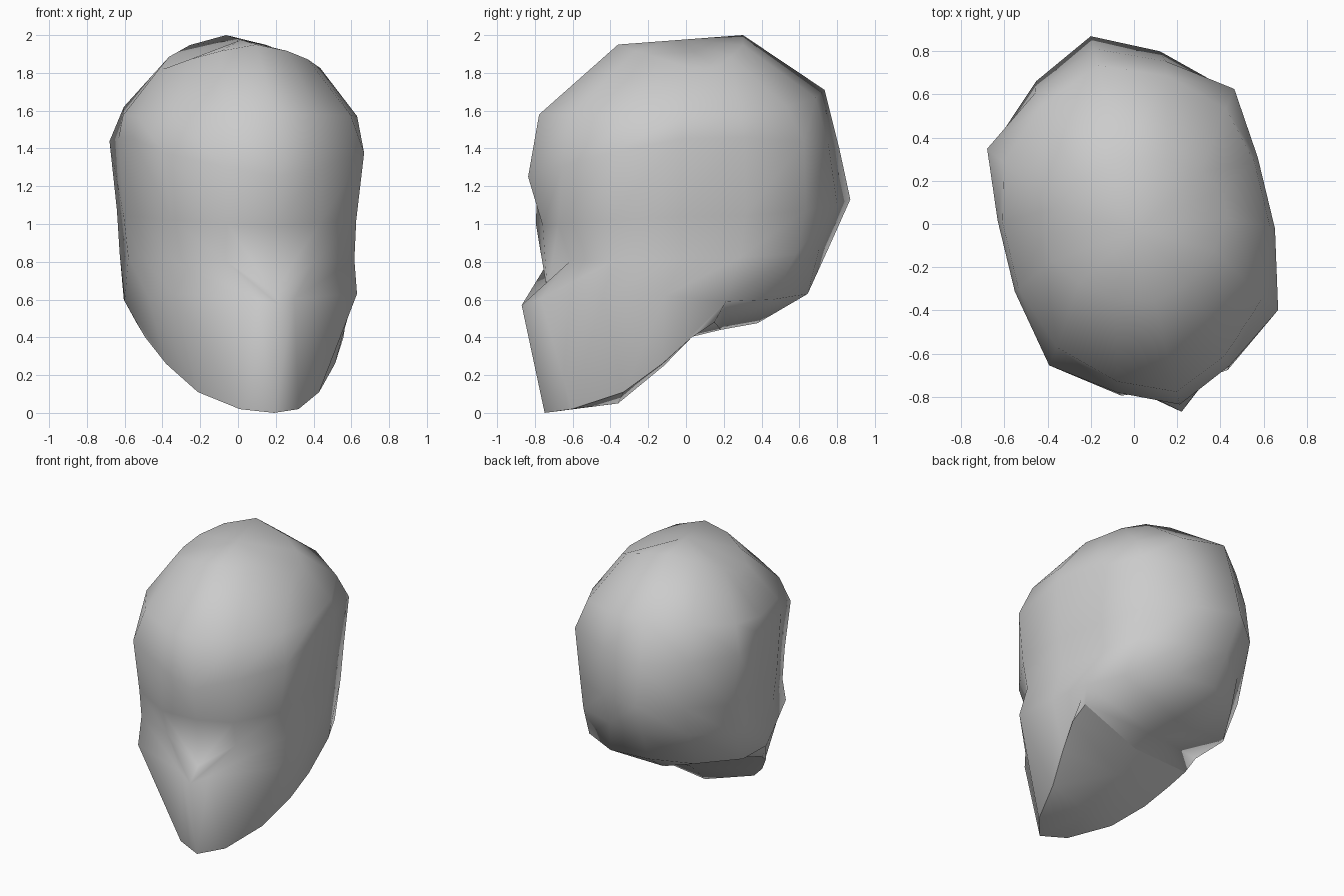
import bpy
import bmesh
import math

cube = bpy.data.objects.get("Cube")
if cube:
    bpy.data.objects.remove(cube, do_unlink=True)

bone = bpy.data.materials.new("bone_grey")
bone.use_nodes = True
color = (0.6, 0.6, 0.6, 1.0)
bone.diffuse_color = color
bone.node_tree.nodes["Principled BSDF"].inputs["Base Color"].default_value = color

# Half outline of the cranium seen from above, front to back
PLAN = [(0, -1), (.43, -.86), (.88, -.63), (1, -.2), (1, .2), (.95, .6), (.5, .84), (0, 1)]
CORNERS = (2, 5)

bm = bmesh.new()


def points(coords):
    return [bm.verts.new(c) for c in coords]


def ring(width, front, back, z_front, z_side, z_back, corner=1.0):
    """Scale the outline into one level of the head, with a tilted height."""
    coords = []
    for i, (u, v) in enumerate(PLAN):
        depth, z_end = (front, z_front) if v < 0 else (back, z_back)
        pull = corner if i in CORNERS else 1.0
        coords.append((u * width * pull, v * depth * pull, z_side + (z_end - z_side) * v * v))
    return points(coords)


def bridge(lower, upper):
    for i in range(len(lower) - 1):
        bm.faces.new((lower[i], lower[i + 1], upper[i + 1], upper[i]))


# Cheek level, with the protruding lip at the front and the wide cheekbones
cheek = points([(0, -.895, .57), (.1, -.815, .605), (.5, -.57, .63), (.56, -.25, .62),
                (.61, .07, .59), (.55, .34, .6), (.3, .59, .63), (0, .67, .65)])
eyes = ring(.57, .8, .78, .8, .82, .88)
brow = ring(.59, .88, .895, .99, 1.04, 1.13, .97)
temple = ring(.62, .86, .835, 1.25, 1.46, 1.4)
upper = ring(.6, .80, .755, 1.58, 1.57, 1.71, .93)
crown = ring(.42, .37, .31, 1.95, 1.82, 2.0, .87)

# Nose hollow and the pinch between the brows
eyes[0].co = (0, -.755, .64)
brow[0].co.y = -.78

levels = [cheek, eyes, brow, temple, upper, crown]
for low, high in zip(levels, levels[1:]):
    bridge(low, high)

# Crown cap
top = bm.verts.new((0, -.03, 1.975))
for a, b in zip(crown, crown[1:]):
    bm.faces.new((a, b, top))

# Jaw sides, ending in the jaw corner
jaw = points([(0, -.77, 0), (.16, -.66, .02), (.33, -.42, .11), (.46, -.24, .26), (.54, -.1, .4)])
bridge(jaw, cheek[:len(jaw)])
corner = bm.verts.new((.56, .02, .48))
bm.faces.new((jaw[4], corner, cheek[4]))

# Jaw underside and skull base meet along a central keel
chin_keel, throat, hinge, base, nape = points(
    [(0, -.37, .05), (0, -.12, .25), (0, .02, .4), (0, .19, .44), (0, .39, .475)])
underside = [bm.faces.new(f) for f in [
    (jaw[0], jaw[1], chin_keel), (jaw[1], jaw[2], chin_keel),
    (jaw[2], jaw[3], throat, chin_keel), (jaw[3], jaw[4], throat),
    (jaw[4], corner, hinge, throat)]]
for face in [(corner, cheek[4], base, hinge), (cheek[4], cheek[5], base),
             (cheek[5], cheek[6], nape, base), (cheek[6], cheek[7], nape)]:
    bm.faces.new(face)

# Smooth everywhere except around the jaw underside
for face in bm.faces:
    face.smooth = True
for face in underside:
    for edge in face.edges:
        if any(f not in underside for f in edge.link_faces):
            edge.smooth = False

# Mirror the half head and weld the middle
bmesh.ops.mirror(bm, geom=bm.verts[:] + bm.edges[:] + bm.faces[:], axis='X', merge_dist=.001)
bmesh.ops.remove_doubles(bm, verts=bm.verts[:], dist=.001)
bmesh.ops.recalc_face_normals(bm, faces=bm.faces[:])

mesh = bpy.data.meshes.new("head")
bm.to_mesh(mesh)
bm.free()
mesh.materials.append(bone)
head = bpy.data.objects.new("head", mesh)
bpy.context.collection.objects.link(head)

# Turn the head slightly to its left
head.rotation_euler.z = math.radians(13.6)
head.location.x = .01
